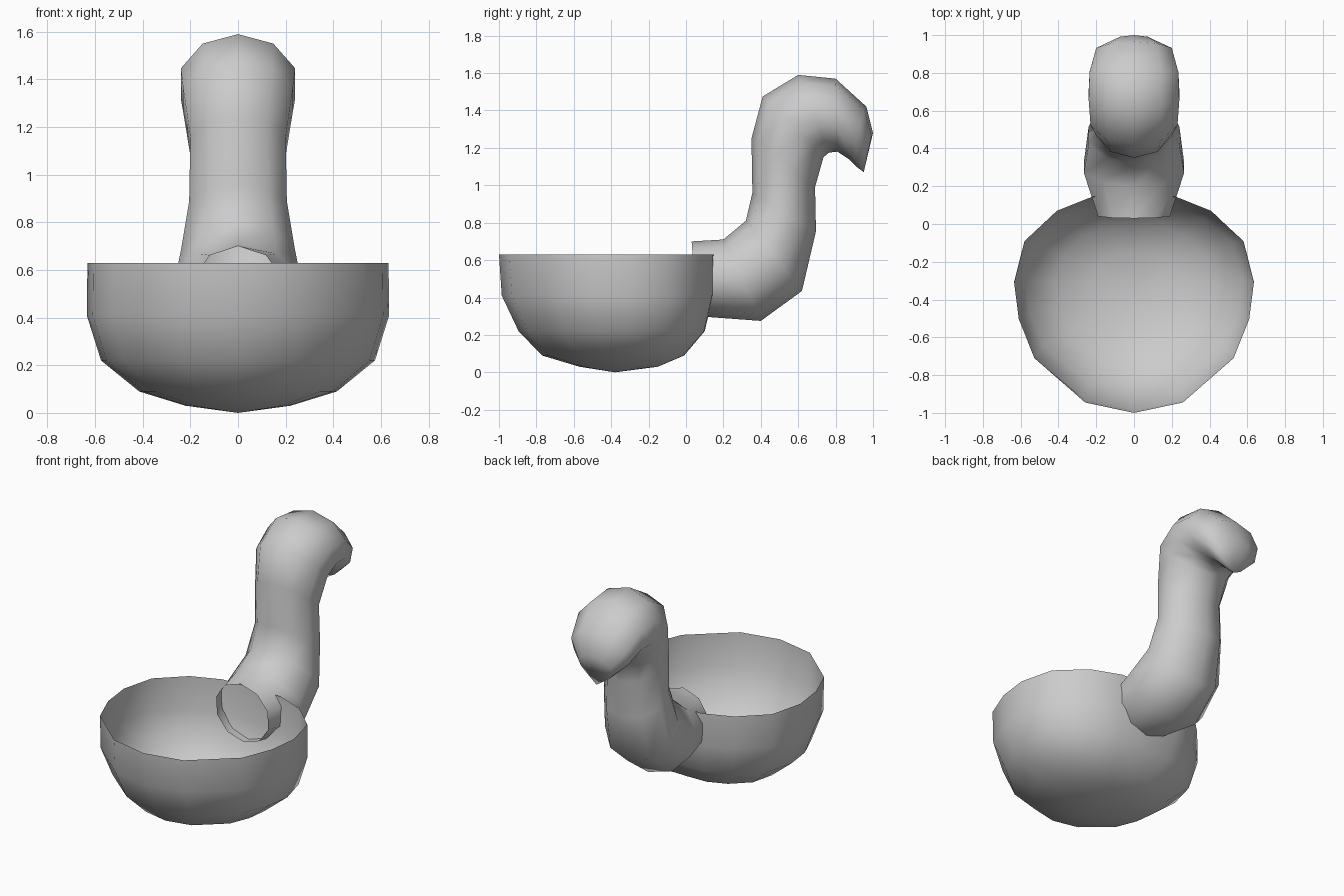
import bpy, bmesh, math

if "Cube" in bpy.data.objects:
    bpy.data.objects.remove(bpy.data.objects["Cube"])


def loft(name, rings, cap_start=None, cap_end=None):
    """Skin closed rings; optional single-point caps at either end."""
    bm = bmesh.new()
    loops = [[bm.verts.new(p) for p in ring] for ring in rings]
    n = len(loops[0])
    for a, b in zip(loops, loops[1:]):
        for i in range(n):
            j = (i + 1) % n
            bm.faces.new((a[i], a[j], b[j], b[i]))
    for loop, tip in ((loops[0], cap_start), (loops[-1], cap_end)):
        if tip:
            v = bm.verts.new(tip)
            for i in range(n):
                bm.faces.new((loop[i], loop[(i + 1) % n], v))
    bmesh.ops.recalc_face_normals(bm, faces=bm.faces)
    me = bpy.data.meshes.new(name)
    bm.to_mesh(me)
    bm.free()
    me.shade_smooth()
    ob = bpy.data.objects.new(name, me)
    bpy.context.collection.objects.link(ob)
    return ob


# Bowl: slightly egg-shaped outline, mirrored in x, shrinking towards the base
half = [(0, -1), (.26, -.945), (.53, -.71), (.61, -.51), (.635, -.31),
        (.58, -.09), (.41, .07), (.22, .145), (0, .15)]
outline = half + [(-x, y) for x, y in reversed(half[1:-1])]
# z, half width, front y, back y
levels = [(.63, .632, -1.0, .15), (.41, .635, -.985, .145), (.22, .575, -.895, .1),
          (.09, .415, -.77, -.01), (.03, .22, -.57, -.15)]
bowl_rings = [[(x / .635 * w, f + (y + 1) / 1.15 * (b - f), z) for x, y in outline]
              for z, w, f, b in levels]
loft("bowl", bowl_rings, cap_end=(0, -.38, 0))

# Curved hollow handle: outer point (y, z), inner point (y, z), half width
sections = [((.03, .70), (.06, .30), .19), ((.2, .71), (.4, .275), .265),
            ((.32, .81), (.62, .435), .24), ((.355, .96), (.695, .755), .205),
            ((.35, 1.25), (.69, .99), .2), ((.41, 1.475), (.735, 1.15), .23),
            ((.6, 1.59), (.765, 1.175), .24), ((.8, 1.57), (.81, 1.18), .235),
            ((.965, 1.42), (.87, 1.14), .2), ((1.0, 1.28), (.91, 1.10), .12)]
SIDES = 10
handle_rings = []
for (y0, z0), (y1, z1), w in sections:
    ring = []
    for i in range(SIDES):
        a = 2 * math.pi * i / SIDES
        t = (1 - math.cos(a)) / 2
        ring.append((w / .951 * math.sin(a), y0 + t * (y1 - y0), z0 + t * (z1 - z0)))
    handle_rings.append(ring)
loft("handle", handle_rings, cap_end=(0, .95, 1.07))
